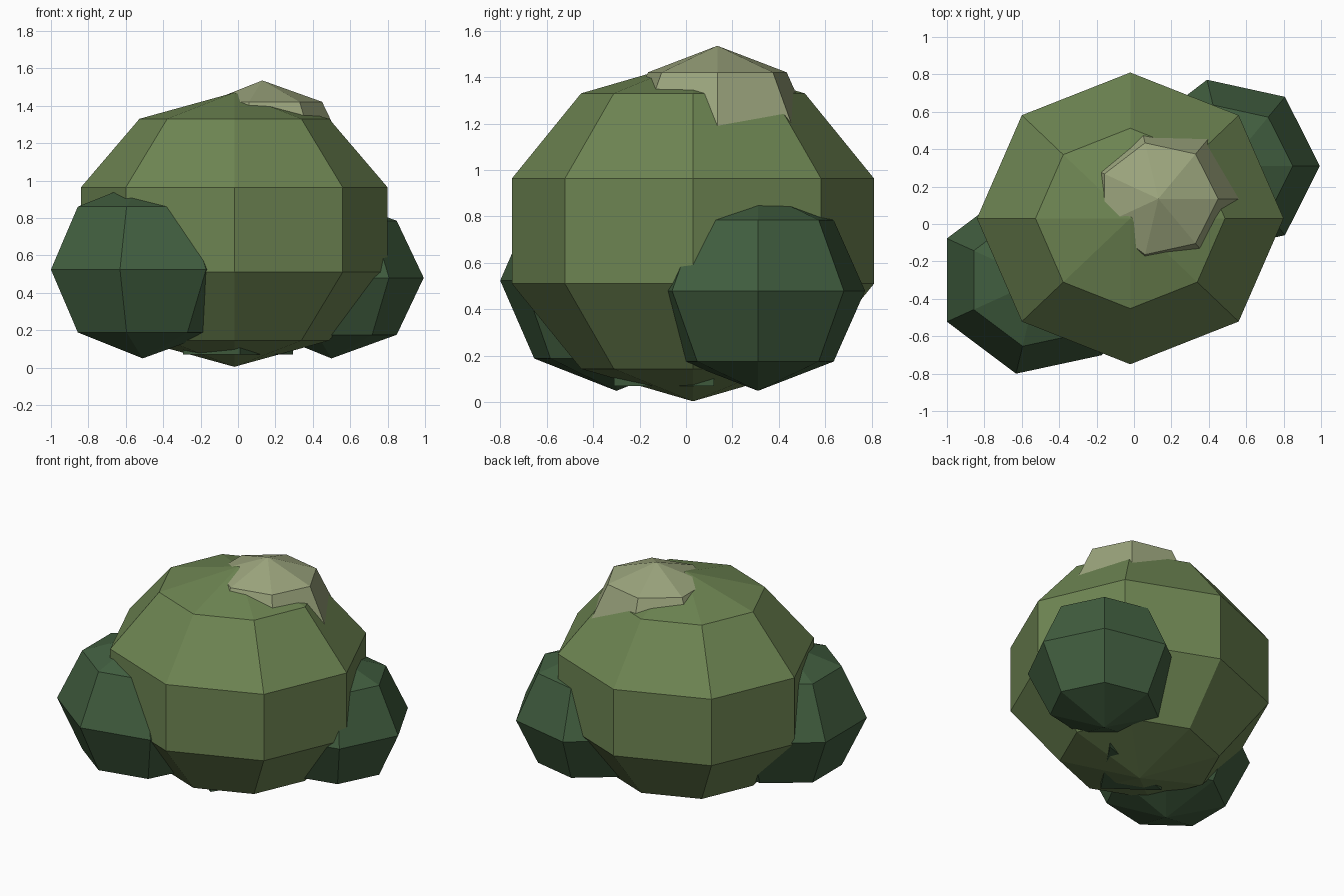
import bpy, bmesh, math

if "Cube" in bpy.data.objects:
    bpy.data.objects.remove(bpy.data.objects["Cube"])


def material(name, rgb):
    m = bpy.data.materials.new(name)
    m.diffuse_color = (*rgb, 1)
    m.use_nodes = True
    m.node_tree.nodes["Principled BSDF"].inputs["Base Color"].default_value = m.diffuse_color
    return m


LEAF = material("leaf green", (0.155, 0.235, 0.085))
DARK = material("dark green", (0.053, 0.112, 0.05))
PALE = material("pale green", (0.33, 0.375, 0.205))


def finish(name, bm, mat):
    bmesh.ops.recalc_face_normals(bm, faces=bm.faces)
    me = bpy.data.meshes.new(name)
    bm.to_mesh(me)
    bm.free()
    me.materials.append(mat)
    bpy.context.collection.objects.link(bpy.data.objects.new(name, me))


def blob(name, mat, center, radii, sides, rings):
    """Flat-faced squashed ball with its first corner on +x."""
    bm = bmesh.new()

    def vert(lat, lon):
        d = (math.cos(lat) * math.cos(lon), math.cos(lat) * math.sin(lon), math.sin(lat))
        return bm.verts.new([c + r * k for c, r, k in zip(center, radii, d)])

    bottom, top = vert(-math.pi / 2, 0), vert(math.pi / 2, 0)
    rows = [[vert(math.pi * (i / rings - 0.5), math.tau * j / sides) for j in range(sides)]
            for i in range(1, rings)]
    for j in range(sides):
        k = (j + 1) % sides
        bm.faces.new((bottom, rows[0][k], rows[0][j]))
        bm.faces.new((top, rows[-1][j], rows[-1][k]))
        for a, b in zip(rows, rows[1:]):
            bm.faces.new((a[j], a[k], b[k], b[j]))
    finish(name, bm, mat)


# Leafy masses of the bush
blob("main_foliage", LEAF, (-0.02, 0.03, 0.737), (0.862, 0.82, 0.733), 8, 5)
blob("left_foliage", DARK, (-0.51, -0.30, 0.524), (0.544, 0.513, 0.475), 7, 4)
blob("right_foliage", DARK, (0.50, 0.31, 0.48), (0.493, 0.473, 0.431), 7, 4)
blob("top_foliage", PALE, (0.13, 0.135, 1.145), (0.452, 0.433, 0.39), 7, 4)

# Inner core whose lower corners just poke through the underside
bm = bmesh.new()
base = bm.faces.new([bm.verts.new((x, y, 0.07))
                     for x, y in ((0.295, 0.12), (0.01, -0.31), (-0.295, -0.085))])
ext = bmesh.ops.extrude_face_region(bm, geom=[base], use_keep_orig=True)
bmesh.ops.translate(bm, vec=(0, 0, 0.4),
                    verts=[v for v in ext["geom"] if isinstance(v, bmesh.types.BMVert)])
finish("inner_core", bm, DARK)
